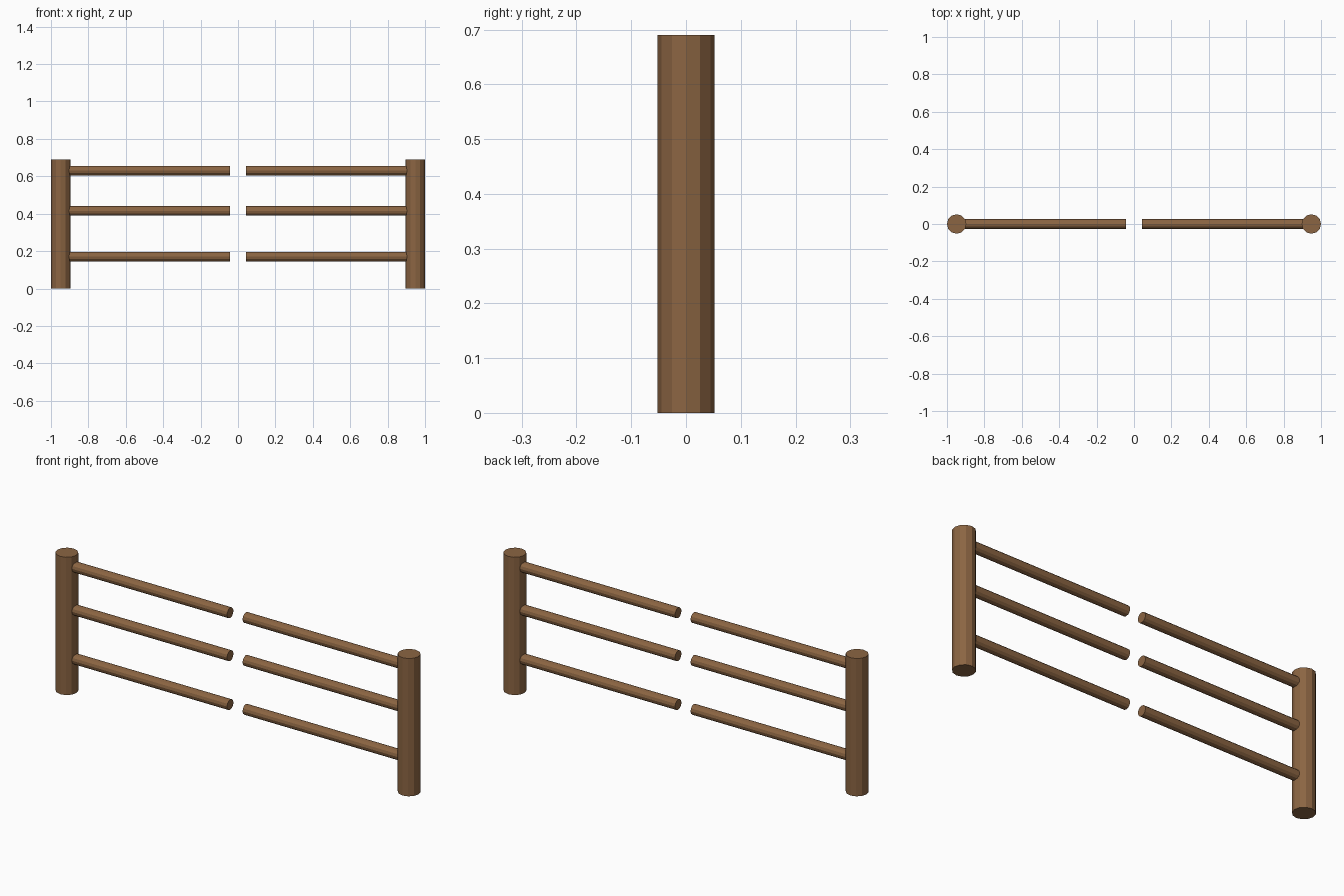
import bpy
import math

if "Cube" in bpy.data.objects:
    bpy.data.objects.remove(bpy.data.objects["Cube"])

wood = bpy.data.materials.new("wood")
wood.diffuse_color = (0.26, 0.13, 0.055, 1)
wood.use_nodes = True
wood.node_tree.nodes["Principled BSDF"].inputs["Base Color"].default_value = wood.diffuse_color

POST_R, POST_H = 0.052, 0.69
POST_X = 1 - POST_R
RAIL_R, RAIL_END = 0.0255, 0.043


def pole(name, radius, length, location, rotation=(0, 0, 0)):
    bpy.ops.mesh.primitive_cylinder_add(vertices=12, radius=radius, depth=length,
                                        location=location, rotation=rotation)
    obj = bpy.context.object
    obj.name = name
    # vertices already lie on the local axes; bake the rotation
    bpy.ops.object.transform_apply(location=False, rotation=True, scale=False)
    obj.data.materials.append(wood)
    return obj


for side, label in ((-1, "left"), (1, "right")):
    # upright post
    pole(f"{label}_post", POST_R, POST_H, (side * POST_X, 0, POST_H / 2))
    # three rails, seated in the post and stopping short of the middle
    length = POST_X - RAIL_END - 0.02
    x = side * (RAIL_END + length / 2)
    for z, level in ((0.17, "lower"), (0.415, "middle"), (0.63, "upper")):
        pole(f"{label}_{level}_rail", RAIL_R, length, (x, 0, z), (0, math.pi / 2, 0))
